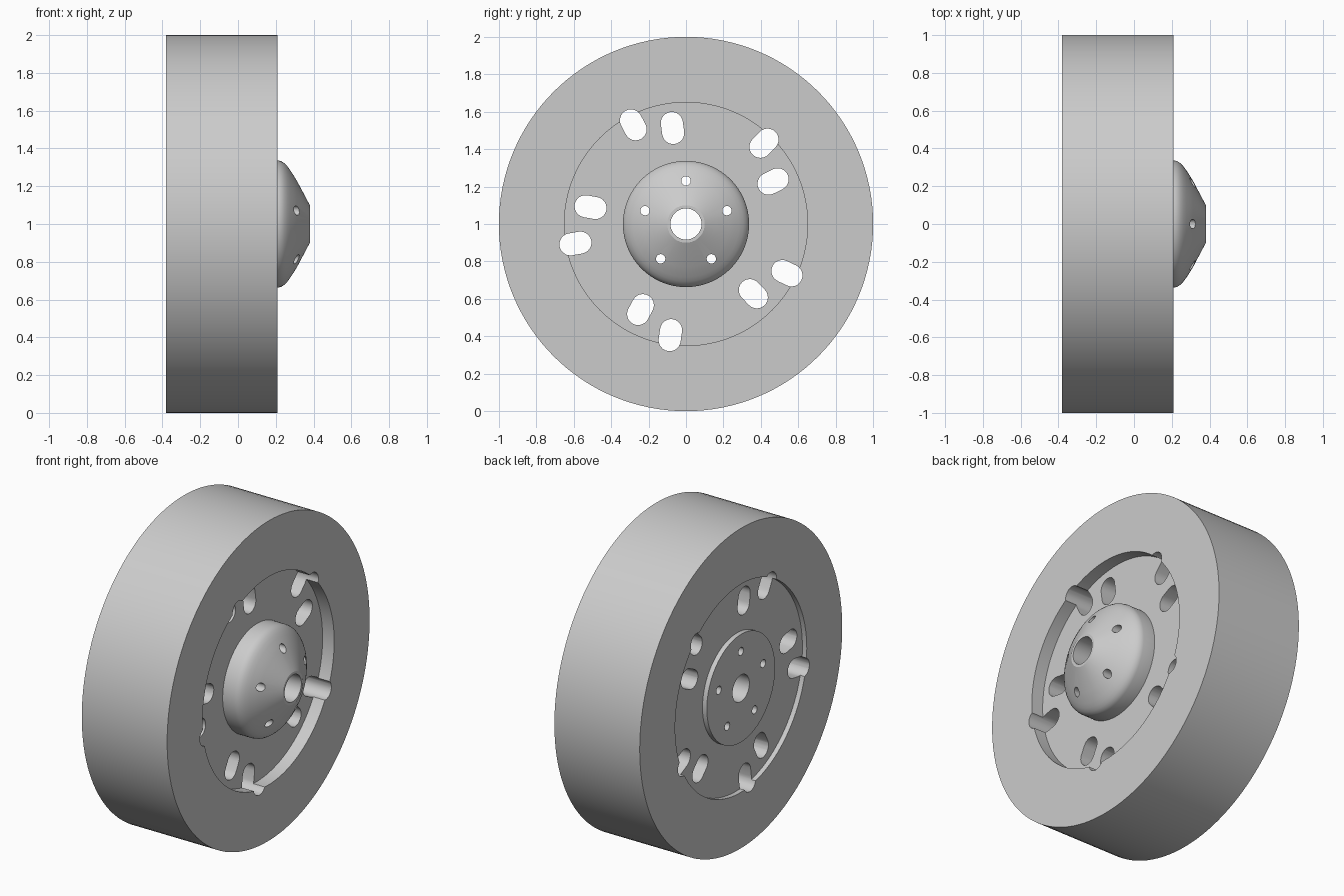
import bpy
import bmesh
from math import sin, cos, pi, radians
from mathutils import Vector

if "Cube" in bpy.data.objects:
    bpy.data.objects.remove(bpy.data.objects["Cube"])

grey = bpy.data.materials.new("plain_grey")
grey.use_nodes = True
colour = (0.6, 0.6, 0.6, 1)
grey.diffuse_color = colour
grey.node_tree.nodes["Principled BSDF"].inputs["Base Color"].default_value = colour

SEGMENTS = 128
CENTRE = Vector((0, 0, 1))


def finish(name, bm):
    bmesh.ops.recalc_face_normals(bm, faces=bm.faces)
    mesh = bpy.data.meshes.new(name)
    bm.to_mesh(mesh)
    bm.free()
    mesh.materials.append(grey)
    obj = bpy.data.objects.new(name, mesh)
    bpy.context.collection.objects.link(obj)
    return obj


def lathe(name, profile):
    """Spin a closed (x, radius) profile around the wheel axis."""
    bm = bmesh.new()
    rings = []
    for i in range(SEGMENTS):
        a = 2 * pi * i / SEGMENTS
        rings.append([bm.verts.new(CENTRE + Vector((x, r * cos(a), r * sin(a))))
                      for x, r in profile])
    n = len(profile)
    for i in range(SEGMENTS):
        here, after = rings[i], rings[(i + 1) % SEGMENTS]
        for j in range(n):
            k = (j + 1) % n
            bm.faces.new((here[j], here[k], after[k], after[j]))
    return finish(name, bm)


def add_slot(bm, angle, distance, radius, straight, steps):
    """Add a radial round-ended prism that runs along the axis."""
    out = Vector((0, cos(angle), sin(angle)))
    side = Vector((0, -sin(angle), cos(angle)))
    points = []
    for end in (1, -1):
        for i in range(steps + 1):
            if straight == 0 and i == steps:
                continue
            t = -pi / 2 + pi * i / steps
            along = distance + end * (straight / 2 + radius * cos(t))
            points.append(CENTRE + out * along + side * end * radius * sin(t))
    low = [bm.verts.new(p + Vector((-0.6, 0, 0))) for p in points]
    high = [bm.verts.new(p + Vector((0.6, 0, 0))) for p in points]
    bm.faces.new(low)
    bm.faces.new(high)
    for i in range(len(points)):
        k = (i + 1) % len(points)
        bm.faces.new((low[i], low[k], high[k], high[i]))


# Solid tyre ring
tyre = lathe("tyre", [(-0.38, 0.65), (-0.38, 1), (0.21, 1), (0.21, 0.65)])

# Wheel disc with a raised back boss, domed hub and axle bore
wheel = lathe("wheel_disc", [
    (-0.38, 0.083), (-0.38, 0.337), (-0.35, 0.337), (-0.35, 0.65),
    (0.13, 0.65), (0.13, 0.337), (0.21, 0.337), (0.228, 0.333),
    (0.245, 0.322), (0.261, 0.306), (0.277, 0.284), (0.294, 0.258),
    (0.312, 0.229), (0.38, 0.1), (0.38, 0.083)])

# Paired slots and bolt holes, five of each
bm = bmesh.new()
for i in range(5):
    turn = radians(72 * i)
    add_slot(bm, radians(118) + turn, 0.6, 0.059, 0.054, 12)
    add_slot(bm, radians(98) + turn, 0.518, 0.059, 0.054, 12)
    add_slot(bm, radians(90) + turn, 0.23, 0.025, 0, 10)
cutter = finish("hole_cutter", bm)
cutter.hide_render = True

for obj in (tyre, wheel):
    cut = obj.modifiers.new("holes", "BOOLEAN")
    cut.operation = "DIFFERENCE"
    cut.solver = "EXACT"
    cut.object = cutter
    bpy.ops.object.select_all(action="DESELECT")
    obj.select_set(True)
    bpy.context.view_layer.objects.active = obj
    bpy.ops.object.modifier_apply(modifier=cut.name)
    bpy.ops.object.shade_smooth_by_angle(angle=radians(25))

bpy.data.objects.remove(cutter)
